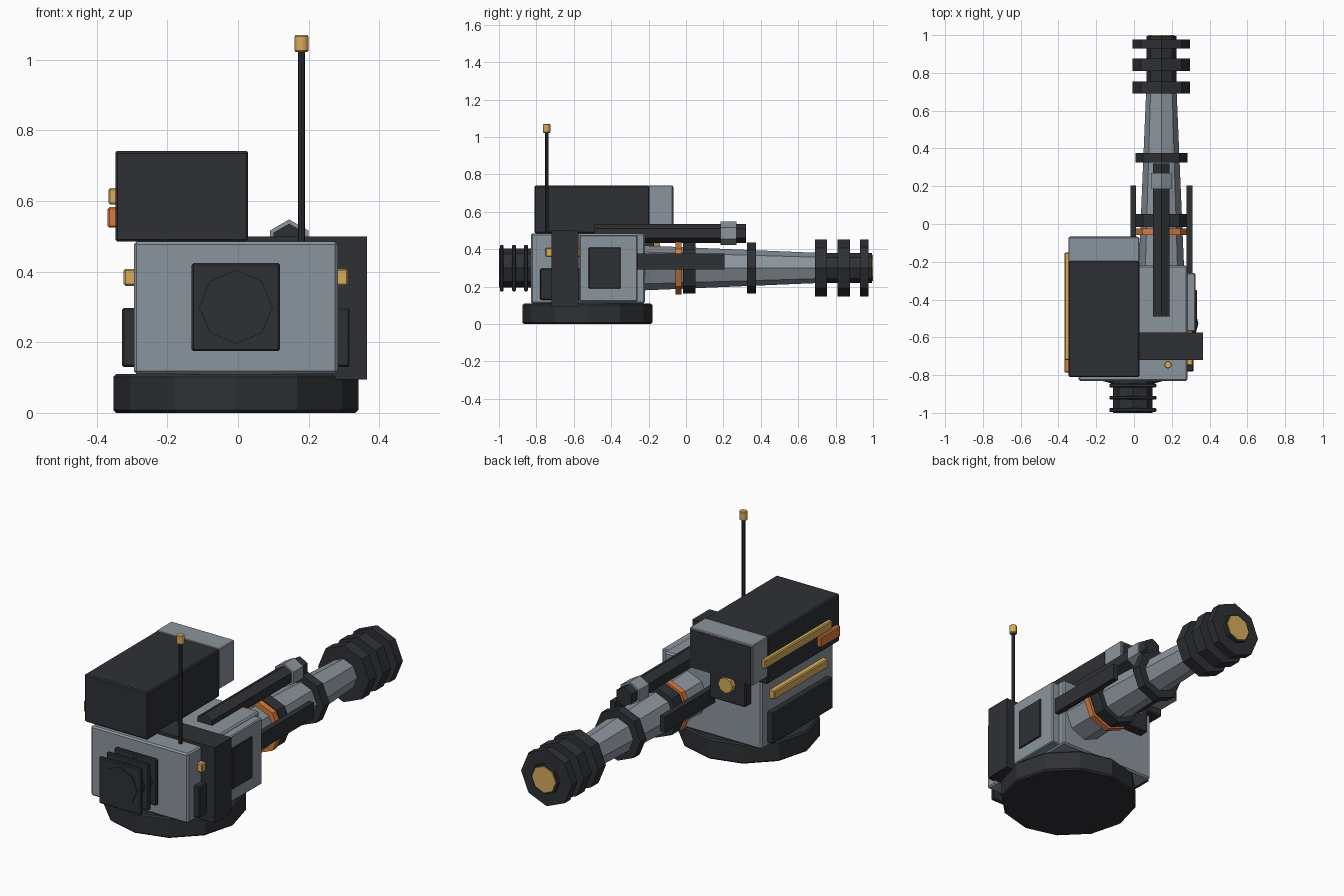
import bpy, bmesh, math
from mathutils import Matrix

if "Cube" in bpy.data.objects:
    bpy.data.objects.remove(bpy.data.objects["Cube"])


def material(name, rgb):
    m = bpy.data.materials.new(name)
    m.diffuse_color = (*rgb, 1)
    m.use_nodes = True
    m.node_tree.nodes["Principled BSDF"].inputs["Base Color"].default_value = m.diffuse_color
    return m


GREY = material("blue_grey", (0.26, 0.30, 0.34))
DARK = material("charcoal", (0.028, 0.03, 0.035))
GOLD = material("gold", (0.68, 0.41, 0.11))
ORANGE = material("orange", (0.68, 0.20, 0.045))

CX = -0.006              # body centre line
BX, BZ = 0.145, 0.30     # barrel axis


def finish(name, bm, mat, bevel):
    me = bpy.data.meshes.new(name)
    bm.to_mesh(me)
    bm.free()
    me.materials.append(mat)
    ob = bpy.data.objects.new(name, me)
    bpy.context.collection.objects.link(ob)
    if bevel:
        mod = ob.modifiers.new("edge_bevel", "BEVEL")
        mod.width = bevel
        mod.segments = 1
    return ob


def box(name, x, y, z, mat, bevel=0.005):
    """Box from (min, max) ranges."""
    bm = bmesh.new()
    bmesh.ops.create_cube(bm, size=1)
    for v in bm.verts:
        for i, (a, b) in enumerate((x, y, z)):
            v.co[i] = a if v.co[i] < 0 else b
    return finish(name, bm, mat, bevel)


def prism(name, centre, axis, span, r, mat, sides=8, r2=None, bevel=0):
    """Cylinder or cone along y or z; centre is the other two coordinates."""
    a, b = span
    mid = (a + b) / 2
    bm = bmesh.new()
    bmesh.ops.create_cone(bm, cap_ends=True, segments=sides, radius1=r,
                          radius2=r if r2 is None else r2, depth=b - a)
    if axis == "y":
        m = Matrix.Translation((centre[0], mid, centre[1])) @ Matrix.Rotation(-math.pi / 2, 4, "X")
    else:
        m = Matrix.Translation((centre[0], centre[1], mid))
    bmesh.ops.transform(bm, matrix=m, verts=bm.verts)
    return finish(name, bm, mat, bevel)


# Turntable and main housing
prism("base_ring", (CX, -0.527), "z", (0, 0.11), 0.347, DARK, sides=12, bevel=0.008)
box("housing", (-0.295, 0.283), (-0.83, -0.22), (0.11, 0.485), GREY, 0.008)

# Strap over the right side, armour plate and its hatch
box("side_strap", (0.02, 0.365), (-0.72, -0.575), (0.095, 0.50), DARK, 0)
box("side_plate", (0.27, 0.325), (-0.57, -0.26), (0.12, 0.475), GREY)
box("side_hatch", (0.31, 0.333), (-0.52, -0.35), (0.19, 0.41), DARK, 0.003)

# Vent panels and light strips on both flanks
for side, s in (("left", -1), ("right", 1)):
    def flank(inner, outer):
        return tuple(sorted((CX + s * inner, CX + s * outer)))
    box(side + "_vent_panel", flank(0.28, 0.322), (-0.78, -0.27), (0.13, 0.297), DARK)
    box(side + "_light_strip", flank(0.28, 0.318), (-0.75, -0.29), (0.36, 0.408), GOLD)

# Rear exhaust: octagonal core with square fins
prism("exhaust_core", (CX, 0.30), "y", (-1.0, -0.82), 0.104, DARK)
for i, y in enumerate((-0.985, -0.92, -0.855)):
    box(f"exhaust_fin_{i}", (CX - 0.125, CX + 0.125), (y - 0.01, y + 0.01), (0.175, 0.424), DARK)

# Sight box with hood, screen, strips and lens
box("sight_box", (-0.347, 0.028), (-0.81, -0.195), (0.485, 0.74), DARK, 0.006)
box("sight_hood", (-0.347, 0.028), (-0.2, -0.07), (0.525, 0.742), GREY, 0.004)
box("sight_screen", (-0.338, 0.019), (-0.1, -0.067), (0.533, 0.732), DARK, 0)
box("sight_strip", (-0.367, -0.34), (-0.72, -0.15), (0.59, 0.637), GOLD)
box("sight_marker", (-0.369, -0.34), (-0.787, -0.62), (0.525, 0.583), ORANGE)
box("lens_mount", (-0.233, -0.02), (-0.32, -0.17), (0.34, 0.527), DARK)
prism("lens", (-0.135, 0.445), "y", (-0.18, -0.14), 0.042, GOLD)

# Barrel, bands and muzzle
AXIS = (BX, BZ)
prism("barrel", AXIS, "y", (-0.3, 0.72), 0.123, GREY, r2=0.08)
prism("barrel_orange_band", AXIS, "y", (-0.057, -0.025), 0.142, ORANGE)
for i, (a, b) in enumerate(((-0.015, 0.052), (0.325, 0.375))):
    prism(f"barrel_band_{i}", AXIS, "y", (a, b), 0.137, DARK)
prism("muzzle_core", AXIS, "y", (0.69, 0.995), 0.08, DARK)
for i, (a, b) in enumerate(((0.69, 0.755), (0.81, 0.877), (0.93, 0.977))):
    prism(f"muzzle_ring_{i}", AXIS, "y", (a, b), 0.152, DARK)
prism("muzzle_glow", AXIS, "y", (0.97, 1.0), 0.07, GOLD)

# Bars beside the barrel
for side, s in (("left", -1), ("right", 1)):
    x = BX + s * 0.149
    box(side + "_barrel_bar", (x - 0.015, x + 0.015), (-0.27, 0.205), (0.293, 0.377), DARK, 0)

# Hexagonal rail above the barrel with clamp
prism("top_rail", (BX, 0.485), "y", (-0.49, 0.32), 0.051, DARK, sides=6)
prism("rail_clamp", (BX, 0.485), "y", (0.185, 0.27), 0.063, GREY, sides=6)

# Antenna
prism("antenna_mast", (0.18, -0.745), "z", (0.47, 1.03), 0.01, DARK)
prism("antenna_cap", (0.18, -0.745), "z", (1.022, 1.07), 0.021, GOLD, bevel=0.004)
